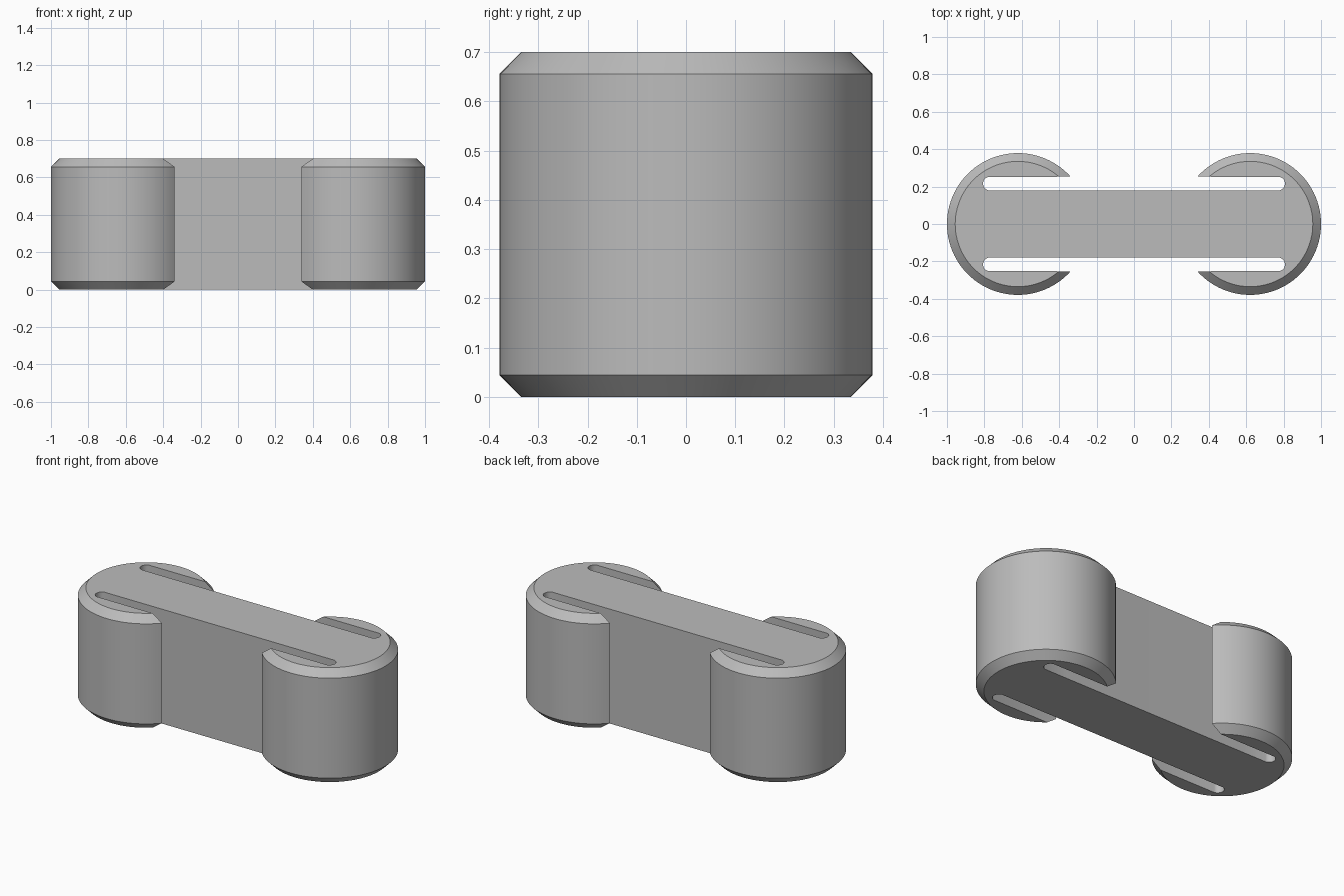
import bpy
import bmesh
from math import radians
from mathutils import Matrix

HEIGHT = 0.70
RADIUS = 0.379
CENTRE = 0.621      # x of each round end
CHAMFER = 0.044
SLOT_Y = 0.216
SLOT_R = 0.037
SLOT_END = 0.77     # x of each slot's rounded end

cube = bpy.data.objects.get("Cube")
if cube:
    bpy.data.objects.remove(cube, do_unlink=True)

grey = bpy.data.materials.new("plain grey")
grey.use_nodes = True
colour = (0.5, 0.5, 0.5, 1)
grey.diffuse_color = colour
grey.node_tree.nodes["Principled BSDF"].inputs["Base Color"].default_value = colour


def make_object(name, bm):
    mesh = bpy.data.meshes.new(name)
    bm.to_mesh(mesh)
    bm.free()
    mesh.materials.append(grey)
    obj = bpy.data.objects.new(name, mesh)
    bpy.context.collection.objects.link(obj)
    return obj


def drum(name, x):
    """Upright cylinder with chamfered rims."""
    bm = bmesh.new()
    bmesh.ops.create_cone(bm, cap_ends=True, segments=96, radius1=RADIUS, radius2=RADIUS,
                          depth=HEIGHT, matrix=Matrix.Translation((x, 0, HEIGHT / 2)))
    rims = [e for e in bm.edges if abs(e.verts[0].co.z - e.verts[1].co.z) < 1e-4]
    bmesh.ops.bevel(bm, geom=rims, offset=CHAMFER, segments=1, affect='EDGES')
    return make_object(name, bm)


def block(name, width, depth):
    bm = bmesh.new()
    size = Matrix.Diagonal((width, depth, HEIGHT, 1))
    bmesh.ops.create_cube(bm, size=1, matrix=Matrix.Translation((0, 0, HEIGHT / 2)) @ size)
    return make_object(name, bm)


def slot(name, y):
    """Tall round-ended cutter: a stretched cylinder."""
    bm = bmesh.new()
    bmesh.ops.create_cone(bm, cap_ends=True, segments=32, radius1=SLOT_R, radius2=SLOT_R,
                          depth=HEIGHT * 2, matrix=Matrix.Translation((0, y, HEIGHT / 2)))
    for v in bm.verts:
        if abs(v.co.x) > 1e-4:
            v.co.x += SLOT_END if v.co.x > 0 else -SLOT_END
    return make_object(name, bm)


def boolean(target, tool, operation):
    mod = target.modifiers.new(operation.lower(), 'BOOLEAN')
    mod.operation = operation
    mod.solver = 'EXACT'
    mod.object = tool
    bpy.context.view_layer.objects.active = target
    bpy.ops.object.modifier_apply(modifier=mod.name)
    bpy.data.objects.remove(tool, do_unlink=True)


# Central bar joined to both round ends
body = block("clip_body", CENTRE * 2, SLOT_Y * 2)
for side in (-1, 1):
    boolean(body, drum("round_end", side * CENTRE), 'UNION')

# Long slots either side of the bar, which leave the hooked jaws
for side in (-1, 1):
    boolean(body, slot("slot_cutter", side * SLOT_Y), 'DIFFERENCE')

# Smooth curved walls, crisp chamfers
bpy.ops.object.select_all(action='DESELECT')
body.select_set(True)
bpy.context.view_layer.objects.active = body
bpy.ops.object.shade_smooth_by_angle(angle=radians(30))
